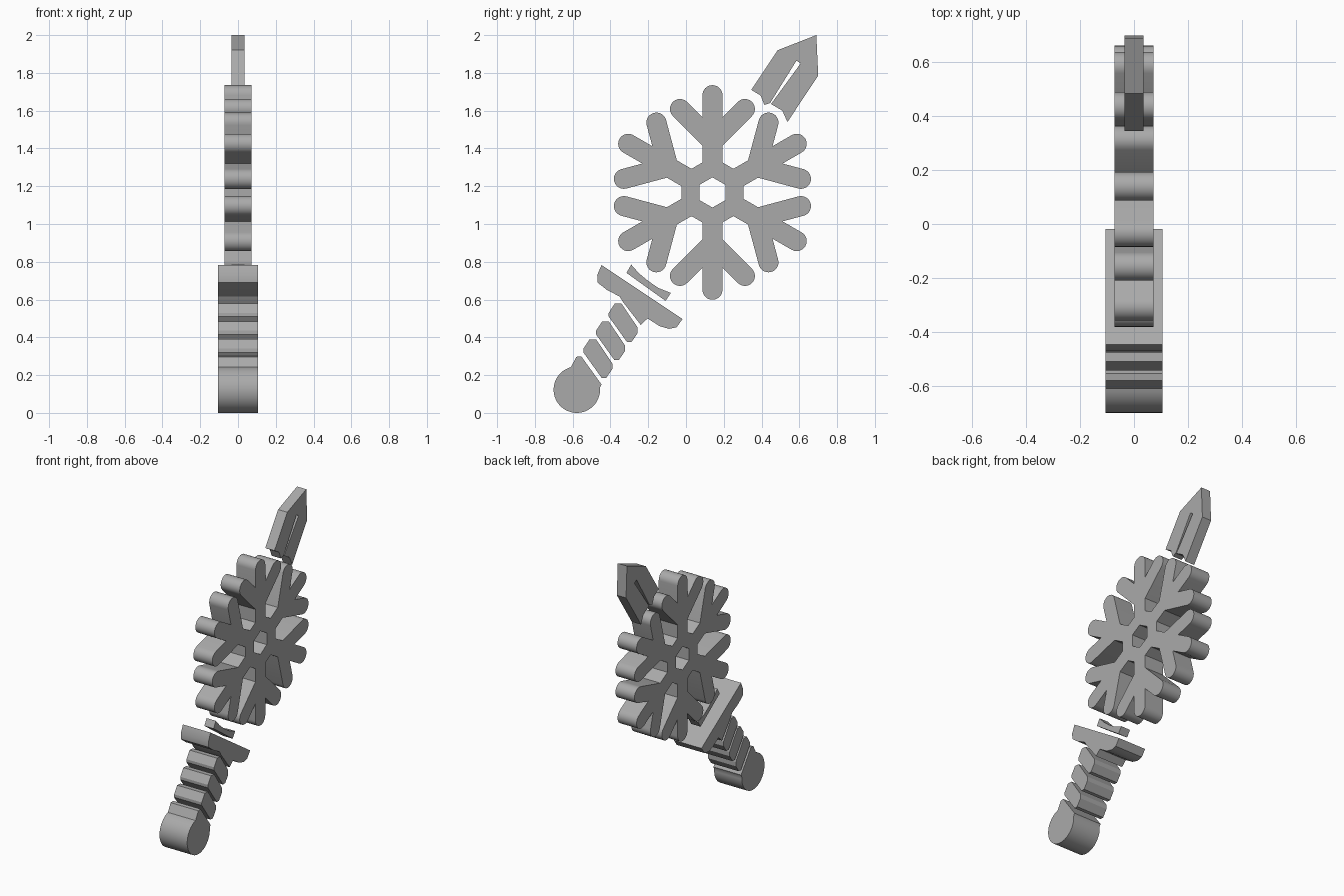
import bpy
import bmesh
from math import sin, cos, radians, pi
from mathutils import Matrix

cube = bpy.data.objects.get("Cube")
if cube:
    bpy.data.objects.remove(cube, do_unlink=True)

grey = bpy.data.materials.new("plain grey")
grey.use_nodes = True
tone = (0.4, 0.4, 0.4, 1)
grey.diffuse_color = tone
grey.node_tree.nodes["Principled BSDF"].inputs["Base Color"].default_value = tone


def plate(name, loops, half):
    """Extrude closed (y, z) outlines sideways; later loops are holes."""
    curve = bpy.data.curves.new(name, "CURVE")
    curve.dimensions = "2D"
    curve.fill_mode = "BOTH"
    curve.extrude = half
    for loop in loops:
        spline = curve.splines.new("POLY")
        spline.points.add(len(loop) - 1)
        for point, (y, z) in zip(spline.points, loop):
            point.co = (y, z, 0, 1)
        spline.use_cyclic_u = True
    obj = bpy.data.objects.new(name, curve)
    bpy.context.collection.objects.link(obj)
    bpy.ops.object.select_all(action="DESELECT")
    obj.select_set(True)
    bpy.context.view_layer.objects.active = obj
    bpy.ops.object.convert(target="MESH")
    obj = bpy.context.view_layer.objects.active
    # local x, y, z becomes world y, z, x
    obj.data.transform(Matrix(((0, 0, 1, 0), (1, 0, 0, 0), (0, 1, 0, 0), (0, 0, 0, 1))))
    bm = bmesh.new()
    bm.from_mesh(obj.data)
    bmesh.ops.remove_doubles(bm, verts=bm.verts, dist=0.0002)
    bmesh.ops.recalc_face_normals(bm, faces=bm.faces)
    bm.to_mesh(obj.data)
    bm.free()
    obj.data.materials.clear()
    obj.data.materials.append(grey)
    bpy.ops.object.shade_smooth_by_angle(angle=radians(30))


def arc(cy, cz, r, start, end, steps):
    angles = [radians(start + (end - start) * i / steps) for i in range(steps + 1)]
    return [(cy + r * cos(a), cz + r * sin(a)) for a in angles]


# Snowflake: one half arm pointing along +u, mirrored and turned six times
w = 0.053                    # half width of every bar
fork, tip, reach = 0.27, 0.515, 0.172
ring = 0.164                 # flat-side distance of the central hexagon
d = w * 2 ** 0.5
half_arm = [((ring - w / 2) / cos(pi / 6), w), (fork + w - d, w)]
half_arm += arc(fork + reach, reach, w, 135, -45, 12)
half_arm += [(fork + w + d, w)]
half_arm += arc(tip, 0, w, 90, 0, 8)
arm = [(u, -v) for u, v in half_arm] + half_arm[-2::-1]


def turned(points, angle):
    c, s = cos(angle), sin(angle)
    return [(0.14 + u * c - v * s, 1.167 + u * s + v * c) for u, v in points]


outline, hole = [], []
for k in range(6):
    angle = radians(30 + 60 * k)
    outline += turned(arm, angle)
    hole += turned([(0.08, 0)], angle)
plate("snowflake", [outline, hole], 0.072)

# Pointed blade tip with a central slot
plate("blade_tip", [[(0.69, 2.0), (0.485, 1.92), (0.345, 1.71), (0.395, 1.68),
                     (0.415, 1.63), (0.445, 1.64), (0.585, 1.865), (0.607, 1.85),
                     (0.45, 1.635), (0.51, 1.60), (0.537, 1.54), (0.7, 1.785)]], 0.035)

# Curved blade stub in front of the guard
plate("blade_base", [[(-0.29, 0.785), (-0.25, 0.74), (-0.2, 0.698), (-0.145, 0.661),
                      (-0.08, 0.635), (-0.108, 0.593), (-0.315, 0.741)]], 0.035)

# Cross guard with the collar below it
plate("guard", [[(-0.447, 0.783), (-0.47, 0.73), (-0.468, 0.69), (-0.42, 0.652),
                 (-0.35, 0.615), (-0.336, 0.59), (-0.24, 0.466), (-0.203, 0.5),
                 (-0.14, 0.459), (-0.09, 0.445), (-0.05, 0.453), (-0.018, 0.497)]], 0.105)

# Three slanted grip rings
for i in range(3):
    y, z = 0.067 * i, 0.095 * i
    ring_shape = [(-0.543, 0.34), (-0.51, 0.39), (-0.475, 0.388), (-0.39, 0.262),
                  (-0.39, 0.232), (-0.422, 0.186), (-0.447, 0.186), (-0.543, 0.32)]
    plate(f"grip_ring_{i + 1}", [[(a + y, b + z) for a, b in ring_shape]], 0.105)

# Round pommel with its neck
pommel = arc(-0.578, 0.123, 0.123, 105, 365, 36)
pommel += [(-0.447, 0.15), (-0.555, 0.3), (-0.58, 0.297)]
plate("pommel", [pommel], 0.105)
